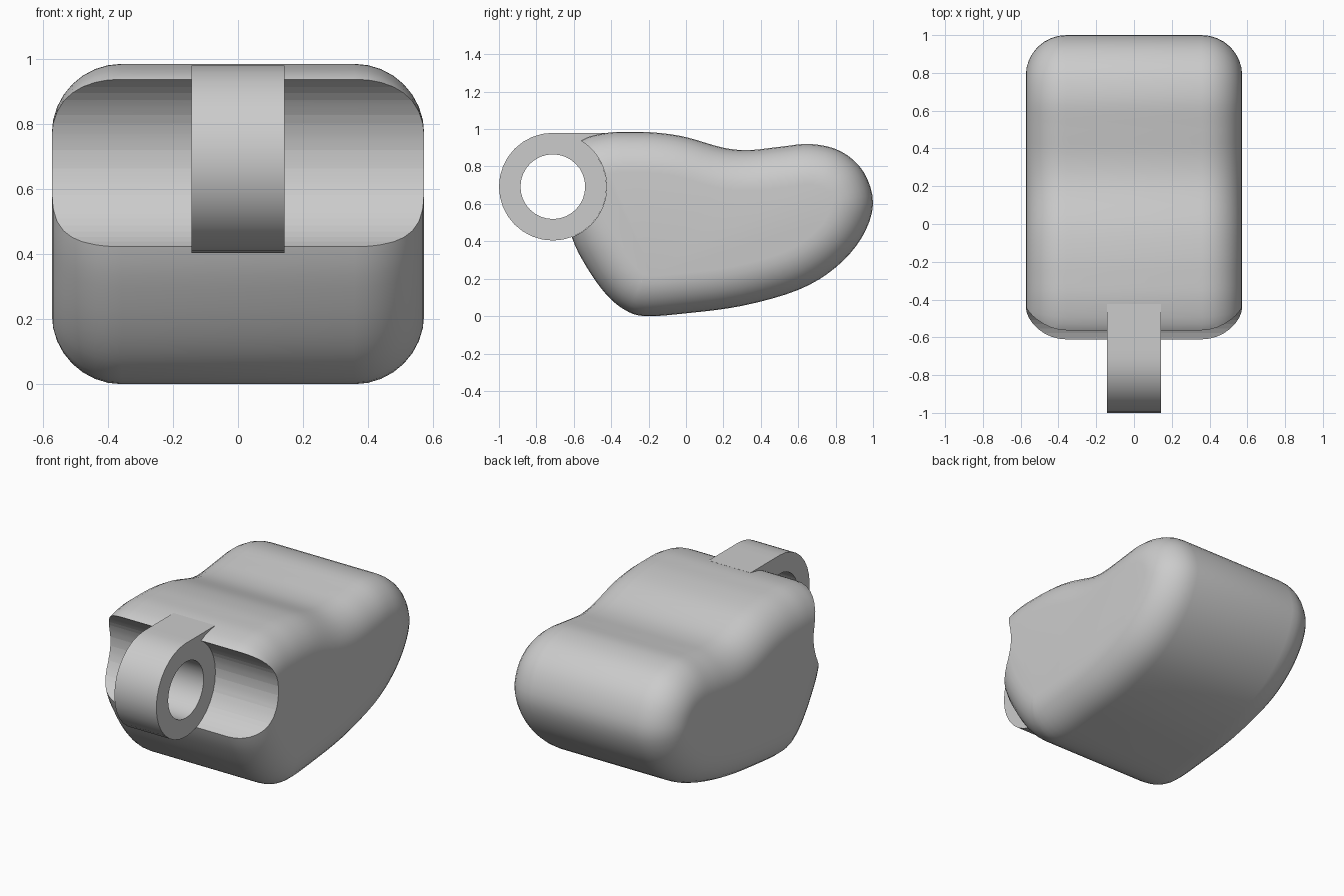
import bpy
import bmesh
from math import sin, cos, tan, pi, radians
from mathutils import Vector

cube = bpy.data.objects.get("Cube")
if cube:
    bpy.data.objects.remove(cube, do_unlink=True)

PIVOT = Vector((-0.712, 0.692))   # hinge axis in (y, z)
RADIUS, HOLE, LINK_HALF = 0.288, 0.173, 0.143
HALF_WIDTH, ROUND = 0.573, 0.215

grey = bpy.data.materials.new("plain_grey")
grey.use_nodes = True
grey.diffuse_color = (0.6, 0.6, 0.6, 1)
grey.node_tree.nodes["Principled BSDF"].inputs["Base Color"].default_value = grey.diffuse_color


def finish_mesh(name, bm):
    bmesh.ops.recalc_face_normals(bm, faces=bm.faces)
    mesh = bpy.data.meshes.new(name)
    bm.to_mesh(mesh)
    bm.free()
    mesh.materials.append(grey)
    obj = bpy.data.objects.new(name, mesh)
    bpy.context.collection.objects.link(obj)
    return obj


def smooth(obj):
    bpy.ops.object.select_all(action="DESELECT")
    obj.select_set(True)
    bpy.context.view_layer.objects.active = obj
    bpy.ops.object.shade_smooth_by_angle(angle=radians(35))


def add_loop(bm, points, x):
    return [bm.verts.new((x, p[0], p[1])) for p in points]


def bridge(bm, a, b):
    n = len(a)
    for i in range(n):
        j = (i + 1) % n
        bm.faces.new((a[i], a[j], b[j], b[i]))


def closed_spline(points, steps):
    """Smooth closed curve through the given points."""
    pts = [Vector(p) for p in points]
    n = len(pts)
    out = []
    for i in range(n):
        a, b, c, d = (pts[(i + k) % n] for k in (-1, 0, 1, 2))
        for s in range(steps):
            t = s / steps
            out.append(0.5 * (2 * b + (c - a) * t + (2 * a - 5 * b + 4 * c - d) * t ** 2
                              + (3 * b - a - 3 * c + d) * t ** 3))
    return out


# Body side outline, counter-clockwise in (y, z)
outline = closed_spline([
    (-0.22, 0), (0, 0.015), (0.3, 0.055), (0.6, 0.14), (0.8, 0.26), (0.94, 0.42),
    (1, 0.6), (0.95, 0.77), (0.83, 0.88), (0.67, 0.92), (0.5, 0.905), (0.34, 0.888),
    (0.2, 0.9), (0, 0.957), (-0.15, 0.98), (-0.28, 0.985), (-0.42, 0.98), (-0.56, 0.94),
    (-0.645, 0.83), (-0.67, 0.66), (-0.61, 0.42), (-0.53, 0.26), (-0.43, 0.12), (-0.33, 0.035),
], 4)
count = len(outline)
inward = []
for i in range(count):
    d = outline[(i + 4) % count] - outline[i - 4]
    inward.append(Vector((-d.y, d.x)).normalized())

# Body: outline swept across the width with rounded side edges
bm = bmesh.new()
quarter = [pi / 2 * k / 8 for k in range(9)]
sections = [(-1, a) for a in reversed(quarter)] + [(1, a) for a in quarter]
loops = []
for side, a in sections:
    inset = ROUND * (1 - cos(a))
    x = side * (HALF_WIDTH - ROUND + ROUND * sin(a))
    loops.append(add_loop(bm, [p + n * inset for p, n in zip(outline, inward)], x))
for first, second in zip(loops, loops[1:]):
    bridge(bm, first, second)
bm.faces.new(loops[0])
bm.faces.new(loops[-1])
body = finish_mesh("body", bm)

# Round channel across the front of the body
bm = bmesh.new()
circle = [PIVOT + RADIUS * Vector((cos(2 * pi * i / 64), sin(2 * pi * i / 64))) for i in range(64)]
ends = [add_loop(bm, circle, x) for x in (-1, 1)]
bridge(bm, *ends)
for end in ends:
    bm.faces.new(end)
cutter = finish_mesh("channel_cutter", bm)
cutter.hide_render = True
cut = body.modifiers.new("channel", "BOOLEAN")
cut.operation = "DIFFERENCE"
cut.solver = "EXACT"
cut.object = cutter
smooth(body)
bpy.ops.object.modifier_apply(modifier=cut.name)
bpy.data.objects.remove(cutter, do_unlink=True)
smooth(body)

# Hinge link: ring with a flat tongue running back into the body top
outer, inner = [], []
for i in range(32):
    a = 2 * pi * i / 32
    ray = Vector((cos(a), sin(a)))
    inner.append(PIVOT + HOLE * ray)
    if 4 <= i < 8:
        outer.append(PIVOT + RADIUS * Vector((1 / tan(a), 1)))
    else:
        outer.append(PIVOT + RADIUS * ray)
bm = bmesh.new()
rings = [add_loop(bm, pts, x) for pts, x in ((outer, -LINK_HALF), (outer, LINK_HALF),
                                             (inner, LINK_HALF), (inner, -LINK_HALF))]
for k in range(4):
    bridge(bm, rings[k], rings[(k + 1) % 4])
link = finish_mesh("hinge_link", bm)
smooth(link)
